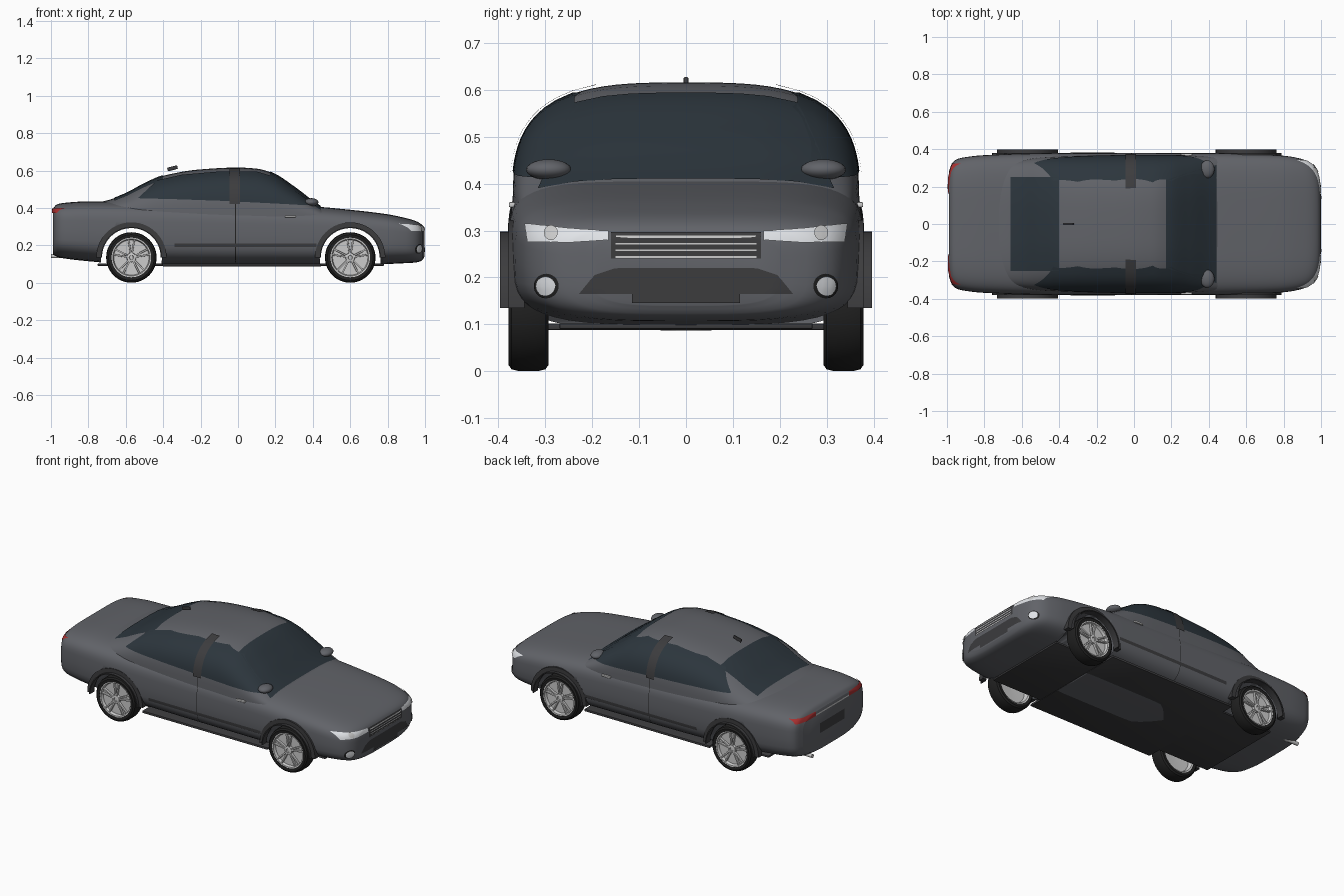
import bpy, bmesh, math
from mathutils import Vector
from mathutils.bvhtree import BVHTree

if "Cube" in bpy.data.objects:
    bpy.data.objects.remove(bpy.data.objects["Cube"])


def material(name, r, g, b):
    m = bpy.data.materials.new(name)
    m.diffuse_color = (r, g, b, 1)
    m.use_nodes = True
    m.node_tree.nodes["Principled BSDF"].inputs["Base Color"].default_value = m.diffuse_color
    return m


PAINT = material("paint", .12, .125, .14)
GLASS = material("glass", .025, .036, .046)
DARK = material("dark_trim", .045, .045, .048)
TYRE = material("rubber", .015, .015, .015)
SILVER = material("silver", .6, .6, .62)
LAMP = material("clear_lamp", .75, .77, .8)
RED = material("red_lamp", .4, .03, .03)


def finish(bm, name, mat, angle=40):
    me = bpy.data.meshes.new(name)
    bm.to_mesh(me)
    bm.free()
    ob = bpy.data.objects.new(name, me)
    bpy.context.collection.objects.link(ob)
    me.materials.append(mat)
    bpy.ops.object.select_all(action='DESELECT')
    ob.select_set(True)
    bpy.context.view_layer.objects.active = ob
    bpy.ops.object.shade_smooth_by_angle(angle=math.radians(angle))
    return ob


def loft(name, rings, mat, caps=True, angle=40):
    bm = bmesh.new()
    vs = [[bm.verts.new(p) for p in r] for r in rings]
    n = len(rings[0])
    for a, b in zip(vs, vs[1:]):
        for i in range(n):
            bm.faces.new((a[i], a[(i + 1) % n], b[(i + 1) % n], b[i]))
    if caps:
        bm.faces.new(vs[0])
        bm.faces.new(vs[-1])
    bmesh.ops.remove_doubles(bm, verts=bm.verts, dist=1e-5)
    bmesh.ops.recalc_face_normals(bm, faces=bm.faces)
    return finish(bm, name, mat, angle)


def lathe(name, profile, cx, cy, cz, s, mat, caps=True, seg=48):
    """Turn (radius, outward offset) points about an axis along y."""
    return loft(name, [[(cx + r * math.cos(2 * math.pi * i / seg), cy + s * t,
                         cz + r * math.sin(2 * math.pi * i / seg)) for i in range(seg)]
                       for r, t in profile], mat, caps)


def box(name, centre, size, mat, bevel=.003, turn=(None, 0)):
    bm = bmesh.new()
    bmesh.ops.create_cube(bm, size=1)
    bmesh.ops.scale(bm, vec=size, verts=bm.verts)
    bmesh.ops.bevel(bm, geom=bm.edges[:], offset=bevel, segments=2, affect='EDGES', profile=.5)
    ob = finish(bm, name, mat)
    ob.location = centre
    ob.rotation_euler.y = turn[1]
    return ob


def smooth(keys, x, c):
    """Monotone cubic through column c of the key stations."""
    i = max(j for j in range(len(keys) - 1) if j == 0 or keys[j][0] <= x)
    d = [(b[c] - a[c]) / (b[0] - a[0]) for a, b in zip(keys, keys[1:])]

    def slope(k):
        if k == 0 or k == len(d):
            return d[min(k, len(d) - 1)]
        return 2 * d[k - 1] * d[k] / (d[k - 1] + d[k]) if d[k - 1] * d[k] > 0 else 0
    h = keys[i + 1][0] - keys[i][0]
    t = (x - keys[i][0]) / h
    return ((2*t**3 - 3*t*t + 1) * keys[i][c] + (t**3 - 2*t*t + t) * h * slope(i)
            + (3*t*t - 2*t**3) * keys[i + 1][c] + (t**3 - t*t) * h * slope(i + 1))


def arc(x, w, zm, h, n, a0, a1, steps):
    out = []
    for k in range(steps + 1):
        a = a0 + (a1 - a0) * k / steps
        c, s = math.cos(a), math.sin(a)
        out.append((x, math.copysign(abs(c) ** (2 / n), c) * w, zm + h * abs(s) ** (2 / n)))
    return out


# lower body: stations of x, half width, bottom, top
BODY = [(-.99, .28, .15, .395), (-.97, .33, .14, .418), (-.93, .352, .13, .427), (-.8, .368, .115, .435),
        (-.5, .378, .092, .434), (0, .38, .087, .425), (.4, .379, .087, .408), (.6, .375, .09, .39),
        (.8, .365, .1, .366), (.9, .347, .105, .345), (.95, .322, .108, .33), (.985, .27, .12, .309),
        (.997, .2, .14, .288)]
rings = []
for k in range(71):
    x = .0035 + .9935 * math.sin(math.pi * (k / 70 - .5))
    w, zb, zt = (smooth(BODY, x, c) for c in (1, 2, 3))
    zm = (zb + zt) / 2
    up = arc(x, w, zm, zt - zm, 4.5, 0, math.pi, 32)
    low = arc(x, w, zm, zb - zm, 3.6, math.pi, 2 * math.pi, 24)
    rings.append(up + low[1:-1])
body = loft("car_body", rings, PAINT)

# cabin: stations of x, half width, roof height
CABIN = [(-.8, .3, .42), (-.7, .328, .44), (-.6, .345, .477), (-.5, .356, .53), (-.4, .362, .572),
         (-.2, .368, .606), (0, .37, .616), (.1, .37, .61), (.18, .37, .588), (.3, .367, .512),
         (.4, .36, .436), (.45, .354, .402), (.5, .345, .368)]
cabin = loft("cabin_roof", [arc(x, smooth(CABIN, x, 1), .34, smooth(CABIN, x, 2) - .34, 3.2, 0, math.pi, 40)
                            for x in [-.8 + 1.3 * k / 60 for k in range(61)]], PAINT)

trees = []
for ob in (body, cabin):
    b = bmesh.new()
    b.from_mesh(ob.data)
    trees.append(BVHTree.FromBMesh(b))
    b.free()


def along(pts, u):
    f = u * (len(pts) - 1)
    i = min(int(f), len(pts) - 2)
    return Vector(pts[i]).lerp(Vector(pts[i + 1]), f - i)


def panel(name, lo, hi, axis, sgn, mat, off=.003, nu=28, nv=8):
    """Sheet between two outlines, wrapped onto the body along an axis."""
    bm = bmesh.new()
    d = Vector((0, 0, 0))
    d[axis] = -sgn
    grid = []
    for i in range(nu + 1):
        col = []
        for j in range(nv + 1):
            p = along(lo, i / nu).lerp(along(hi, i / nu), j / nv)
            o = Vector((p.x, p.y))
            o = [o.x, o.y]
            o.insert(axis, 2 * sgn)
            hits = [h for h in (t.ray_cast(Vector(o), d) for t in trees) if h[0]]
            h = min(hits, key=lambda q: q[3]) if hits else None
            col.append(bm.verts.new(h[0] + h[1] * off) if h else None)
        grid.append(col)
    for a, b in zip(grid, grid[1:]):
        for j in range(nv):
            q = (a[j], b[j], b[j + 1], a[j + 1])
            if all(q):
                f = bm.faces.new(q)
                f.normal_update()
                if f.normal.dot(d) > 0:
                    f.normal_flip()
    bmesh.ops.remove_doubles(bm, verts=bm.verts, dist=1e-5)
    return finish(bm, name, mat)


def rect(name, a0, a1, b0, b1, axis, sgn, mat, off=.003, nu=20, nv=6):
    return panel(name, [(a0, b0), (a1, b0)], [(a0, b1), (a1, b1)], axis, sgn, mat, off, nu, nv)


def disc(name, a, b, r, mat, off):
    t = [math.pi * k / 16 for k in range(17)]
    panel(name, [(a - r * math.cos(k), b - r * math.sin(k)) for k in t],
          [(a - r * math.cos(k), b + r * math.sin(k)) for k in t], 0, 1, mat, off, 16, 4)


# windscreen and rear window
panel("windscreen", [(.17, -.235), (.31, -.28), (.44, -.315)], [(.17, .235), (.31, .28), (.44, .315)], 2, 1, GLASS)
rect("rear_window", -.66, -.4, -.25, .25, 2, 1, GLASS)

# side glass, pillars, seams, trim, handles and mirrors
XS = [-.53, -.43, -.3, -.1, .1, .2, .3, .41]
LO = [.45, .448, .445, .438, .428, .423, .417, .41]
HI = [.455, .545, .575, .592, .592, .562, .49, .416]
for s, side in ((-1, "right"), (1, "left")):
    panel(side + "_side_windows", list(zip(XS, LO)), list(zip(XS, HI)), 1, s, GLASS, .003, 42, 10)
    rect(side + "_door_pillar", -.045, .01, .42, .605, 1, s, DARK, .007, 4, 14)
    rect(side + "_door_seam", -.015, -.012, .11, .42, 1, s, TYRE, .001, 1, 20)
    rect(side + "_trim_strip", -.34, .42, .193, .211, 1, s, DARK, .005, 20, 2)
    box(side + "_door_handle", (.28, s * .371, .355), (.06, .014, .011), SILVER)
    bm = bmesh.new()
    bmesh.ops.create_uvsphere(bm, u_segments=24, v_segments=14, radius=1)
    bmesh.ops.scale(bm, vec=(.038, .048, .022), verts=bm.verts)
    finish(bm, side + "_mirror", PAINT).location = (.392, s * .293, .43)
    # headlamps, fog lamps and tail lamps
    panel(side + "_headlamp", [(s * .165, .279), (s * .25, .274), (s * .335, .275)],
          [(s * .165, .298), (s * .25, .303), (s * .342, .313)], 0, 1, LAMP, .004)
    disc(side + "_headlamp_bulb", s * .285, .292, .014, SILVER, .008)
    disc(side + "_fog_surround", s * .297, .182, .026, TYRE, .002)
    disc(side + "_fog_lamp", s * .297, .182, .02, LAMP, .005)
    rect(side + "_tail_lamp", s * .16, s * .322, .372, .396, 0, -1, RED, .004)

# front grille, intake and rear strip
rect("grille", -.16, .16, .24, .296, 0, 1, DARK, .003)
for z in (.244, .258, .272, .286):
    rect("grille_bar", -.15, .15, z - .002, z + .002, 0, 1, SILVER, .006, 20, 1)
panel("lower_intake", [(-.228, .165), (.228, .165)], [(-.195, .205), (-.15, .22), (.15, .22), (.195, .205)],
      0, 1, DARK)
rect("front_plate", -.115, .115, .145, .166, 0, 1, DARK, .004)
rect("rear_strip", -.16, .16, .372, .38, 0, -1, SILVER, .004, 12, 2)
rect("rear_plate", -.12, .12, .25, .31, 0, -1, DARK, .003)

# wheel wells, arches and wheels
CZ, RIM = .135, .106
for cx, end in ((-.57, "rear"), (.6, "front")):
    cut = lathe("well_cutter", [(.163, -.6), (.163, .6)], cx, 0, CZ - .005, 1, DARK)
    cut.hide_render = True
    mod = body.modifiers.new("well", 'BOOLEAN')
    mod.object, mod.operation, mod.solver = cut, 'DIFFERENCE', 'EXACT'
    bpy.context.view_layer.objects.active = body
    bpy.ops.object.modifier_apply(modifier=mod.name)
    bpy.data.objects.remove(cut)
    for s, side in ((-1, "right"), (1, "left")):
        tag = end + "_" + side
        for part, r0, r1, y0, y1 in (("_arch_lip", .163, .188, .345, .379), ("_arch_flare", .157, .163, .355, .397)):
            loft(tag + part, [[(cx + r * math.cos(a), s * y, CZ + r * math.sin(a))
                               for r, y in ((r0, y0), (r1, y0), (r1, y1), (r0, y1))]
                              for a in [math.pi * k / 28 for k in range(29)]], DARK)
        cy = s * .336
        tyre = [(RIM, -.04), (.122, -.0425), (.131, -.036), (.135, -.02), (.135, .02), (.131, .036),
                (.122, .0425), (RIM, .04), (RIM, -.04)]
        lathe(tag + "_tyre", tyre, cx, cy, CZ, s, TYRE, False)
        rim = [(.001, -.005), (.09, -.01), (.098, -.036), (RIM, -.039), (RIM, .039), (.099, .038),
               (.094, .022), (.001, .02)]
        lathe(tag + "_rim", rim, cx, cy, CZ, s, SILVER)
        lathe(tag + "_hub", [(.026, .018), (.024, .036), (.012, .038), (.01, .033), (.001, .033)],
              cx, cy, CZ, s, SILVER, True, 24)
        for k in range(5):
            for da in (-.16, .16):
                a = 2 * math.pi * k / 5 + math.pi / 2 + da
                box(tag + "_spoke", (cx + .06 * math.cos(a), cy + s * .027, CZ + .06 * math.sin(a)),
                    (.078, .014, .009), SILVER, .002, ('Y', -a))

# floor, sills, exhaust and roof aerial
box("floor_pan", (.015, 0, .096), (1.53, .54, .012), DARK)
box("sills", (.02, 0, .095), (.85, .7, .014), DARK)
bm = bmesh.new()
bmesh.ops.create_cone(bm, cap_ends=True, segments=20, radius1=.011, radius2=.011, depth=.1)
pipe = finish(bm, "exhaust_pipe", SILVER)
pipe.location, pipe.rotation_euler.y = (-.95, .2, .142), math.pi / 2
box("roof_aerial", (-.35, 0, .612), (.055, .01, .02), DARK, .003, ('Y', -.25))
